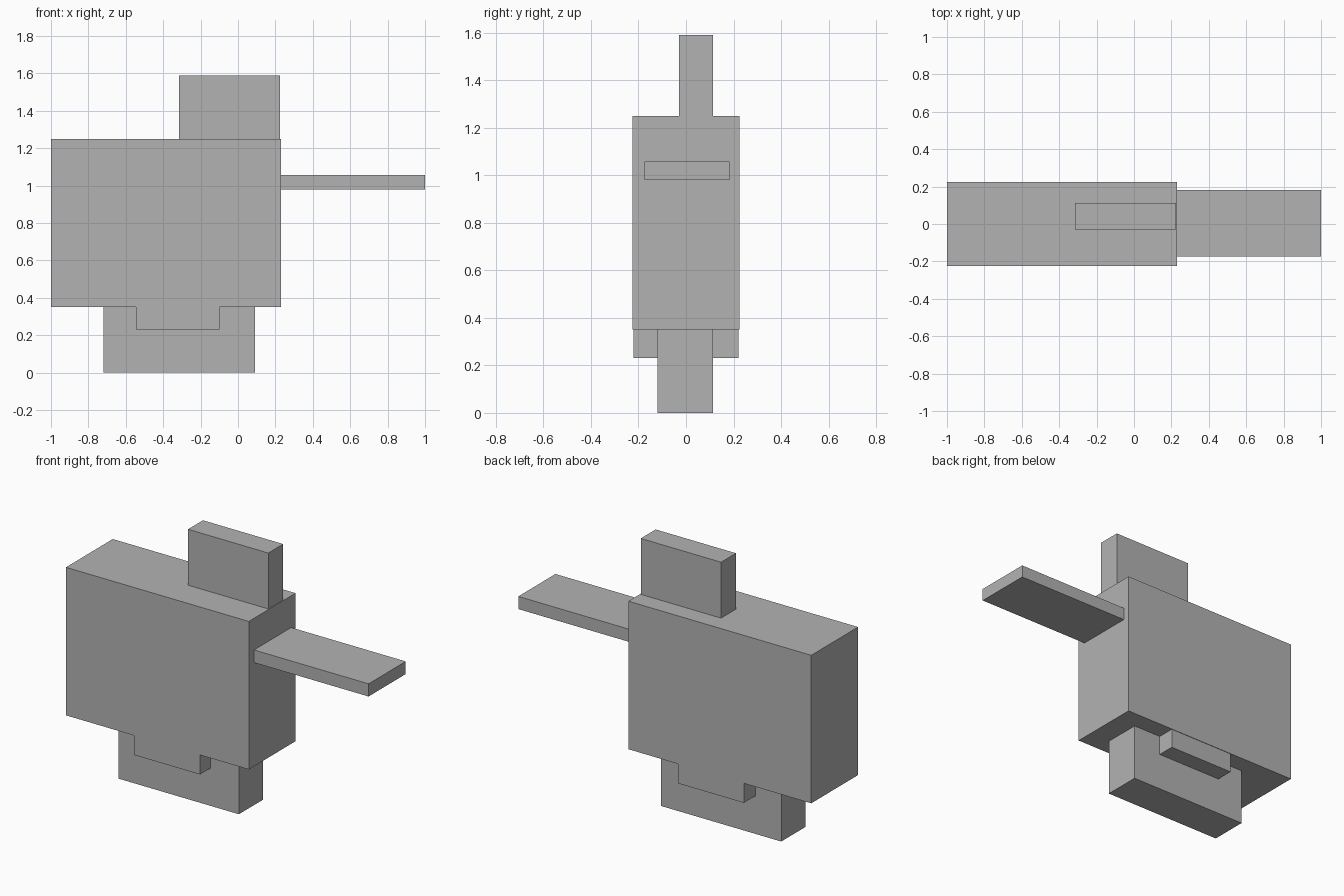
import bpy
from mathutils import Vector

cube = bpy.data.objects.get("Cube")
if cube:
    bpy.data.objects.remove(cube, do_unlink=True)

# Single plain grey
grey = bpy.data.materials.new("plain_grey")
grey.use_nodes = True
colour = (0.45, 0.45, 0.45, 1)
grey.diffuse_color = colour
grey.node_tree.nodes["Principled BSDF"].inputs["Base Color"].default_value = colour


def box(name, low, high):
    """Flat-shaded block between two opposite corners."""
    low, high = Vector(low), Vector(high)
    bpy.ops.mesh.primitive_cube_add(size=1, location=(low + high) / 2)
    obj = bpy.context.object
    obj.name = name
    for v in obj.data.vertices:
        v.co *= high - low
    obj.data.materials.append(grey)
    return obj


# Main block
box("body", (-1, -0.225, 0.35), (0.23, 0.225, 1.25))
# Upright plate on top
box("top_plate", (-0.315, -0.03, 1.25), (0.225, 0.113, 1.59))
# Flat arm on the left side
box("side_arm", (0.23, -0.174, 0.98), (1, 0.183, 1.057))
# Foot and the shallow crosspiece through it
box("foot", (-0.72, -0.12, 0), (0.09, 0.113, 0.35))
box("crosspiece", (-0.545, -0.222, 0.23), (-0.1, 0.222, 0.35))
